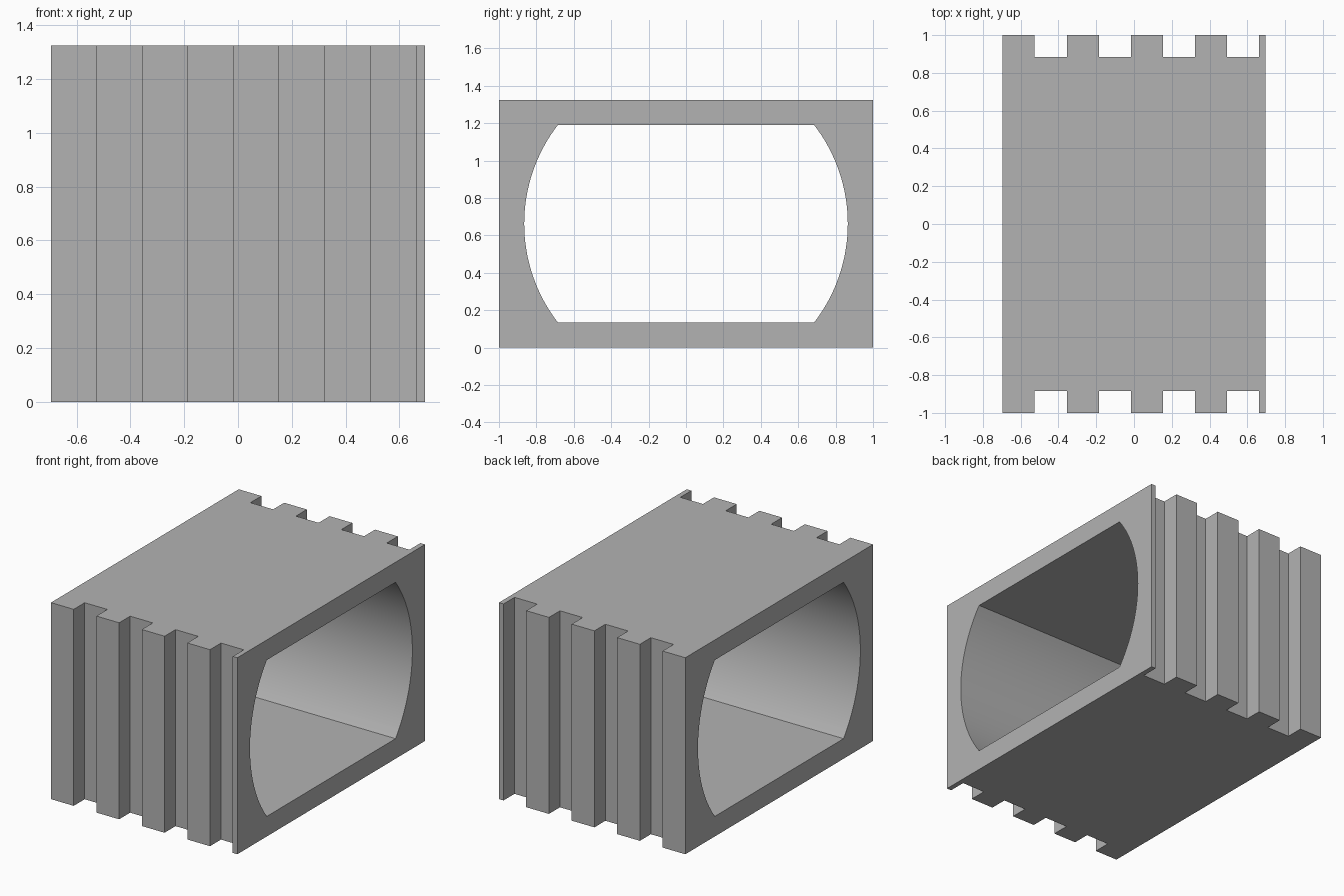
import bpy
import bmesh
import math

if "Cube" in bpy.data.objects:
    bpy.data.objects.remove(bpy.data.objects["Cube"], do_unlink=True)

HEIGHT = 1.325
HALF_LENGTH = 0.695
HALF_WIDTH = 1.0
GROOVE_FLOOR = 0.883
PITCH = 0.1695
TUNNEL_RADIUS = 0.865
TUNNEL_HALF_HEIGHT = 0.527


def extrude_profile(name, points, direction):
    """Make a closed solid by sweeping a flat profile along a direction."""
    bm = bmesh.new()
    face = bm.faces.new([bm.verts.new(p) for p in points])
    swept = bmesh.ops.extrude_face_region(bm, geom=[face])
    verts = [v for v in swept["geom"] if isinstance(v, bmesh.types.BMVert)]
    bmesh.ops.translate(bm, verts=verts, vec=direction)
    bmesh.ops.recalc_face_normals(bm, faces=bm.faces)
    mesh = bpy.data.meshes.new(name)
    bm.to_mesh(mesh)
    bm.free()
    obj = bpy.data.objects.new(name, mesh)
    bpy.context.collection.objects.link(obj)
    return obj


# Material
grey = bpy.data.materials.new("plain grey")
grey.use_nodes = True
colour = (0.45, 0.45, 0.45, 1)
grey.diffuse_color = colour
grey.node_tree.nodes["Principled BSDF"].inputs["Base Color"].default_value = colour

# Ribbed block: alternating ribs and grooves along both sides, last rib is a thin lip
edges = [-HALF_LENGTH + i * PITCH for i in range(9)] + [HALF_LENGTH]
side = []
for i, (x0, x1) in enumerate(zip(edges, edges[1:])):
    y = GROOVE_FLOOR if i % 2 else HALF_WIDTH
    side += [(x0, y), (x1, y)]
outline = [(x, -y, 0) for x, y in side] + [(x, y, 0) for x, y in reversed(side)]
block = extrude_profile("ribbed_block", outline, (0, 0, HEIGHT))
block.data.materials.append(grey)

# Tunnel cutter: a circle with flat top and bottom, running through along x
limit = math.asin(TUNNEL_HALF_HEIGHT / TUNNEL_RADIUS)
steps = 32
arc = [-limit + 2 * limit * i / steps for i in range(steps + 1)]
angles = arc + [a + math.pi for a in arc]
section = [(-1, TUNNEL_RADIUS * math.cos(a), HEIGHT / 2 + TUNNEL_RADIUS * math.sin(a))
           for a in angles]
cutter = extrude_profile("tunnel_cutter", section, (2, 0, 0))
cutter.data.materials.append(grey)
cutter.hide_render = True

# Cut the tunnel, then shade its curved walls smoothly
cut = block.modifiers.new("tunnel", "BOOLEAN")
cut.operation = "DIFFERENCE"
cut.solver = "EXACT"
cut.object = cutter
bpy.ops.object.select_all(action="DESELECT")
bpy.context.view_layer.objects.active = block
block.select_set(True)
bpy.ops.object.modifier_apply(modifier=cut.name)
bpy.data.objects.remove(cutter, do_unlink=True)
bpy.ops.object.shade_smooth_by_angle(angle=math.radians(30))
